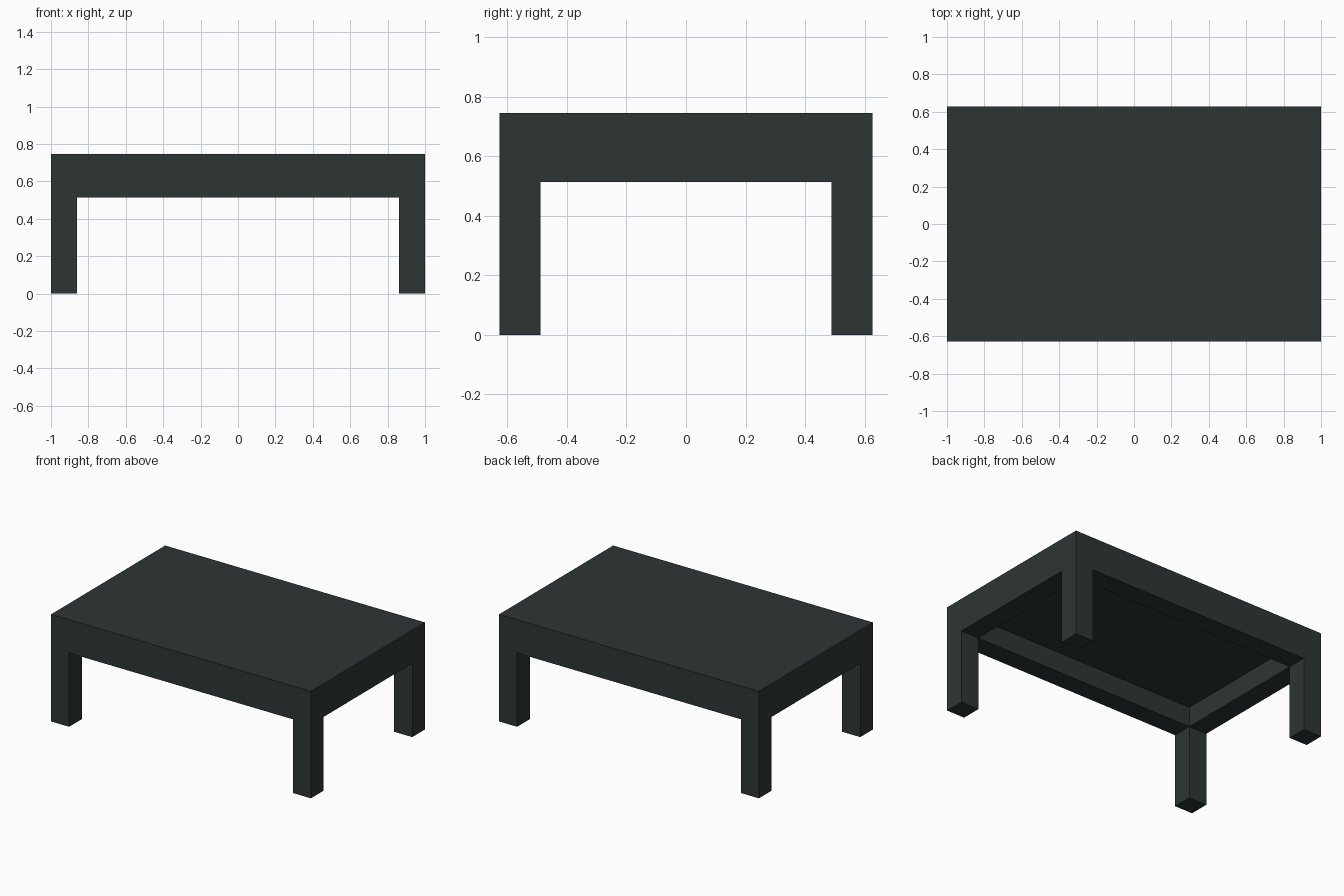
import bpy, bmesh, math
from mathutils import Vector

if "Cube" in bpy.data.objects:
    bpy.data.objects.remove(bpy.data.objects["Cube"])

# Main dimensions
HX, HY = 1.0, 0.627          # half length and half depth
LEG = 0.139                  # leg and apron thickness
TOP, SLAB, APRON = 0.745, 0.652, 0.513   # top, slab underside, apron underside

mat = bpy.data.materials.new("dark slate")
mat.diffuse_color = (0.027, 0.036, 0.035, 1)
mat.use_nodes = True
mat.node_tree.nodes["Principled BSDF"].inputs["Base Color"].default_value = mat.diffuse_color

bm = bmesh.new()

# Table top slab
bmesh.ops.create_cube(bm, size=1)
for v in bm.verts:
    v.co = Vector((v.co.x * 2 * HX, v.co.y * 2 * HY, TOP if v.co.z > 0 else SLAB))

# Cut lines along the inner sides of the legs
for axis, half in ((0, HX), (1, HY)):
    for s in (-1, 1):
        no = Vector((0, 0, 0))
        no[axis] = 1
        bmesh.ops.bisect_plane(bm, geom=bm.verts[:] + bm.edges[:] + bm.faces[:],
                               plane_co=no * s * (half - LEG), plane_no=no)


def pull_down(z_from, z_to, rule):
    """Extrude the underside faces at z_from that satisfy the rule down to z_to."""
    bm.normal_update()
    faces = []
    for f in bm.faces:
        c = f.calc_center_median()
        if f.normal.z < -0.9 and abs(c.z - z_from) < 1e-4:
            if rule(abs(c.x) > HX - LEG, abs(c.y) > HY - LEG):
                faces.append(f)
    new = bmesh.ops.extrude_face_region(bm, geom=faces)["geom"]
    for v in new:
        if isinstance(v, bmesh.types.BMVert):
            v.co.z = z_to
    old = [f for f in faces if f.is_valid]
    if old:
        bmesh.ops.delete(bm, geom=old, context='FACES_ONLY')
    loose = [e for e in bm.edges if not e.link_faces]
    if loose:
        bmesh.ops.delete(bm, geom=loose, context='EDGES')


# Apron around the rim, then the four corner legs
pull_down(SLAB, APRON, lambda x, y: x or y)
pull_down(APRON, 0.0, lambda x, y: x and y)

bmesh.ops.recalc_face_normals(bm, faces=bm.faces[:])
me = bpy.data.meshes.new("coffee_table")
bm.to_mesh(me)
bm.free()
me.materials.append(mat)
table = bpy.data.objects.new("coffee_table", me)
bpy.context.collection.objects.link(table)
